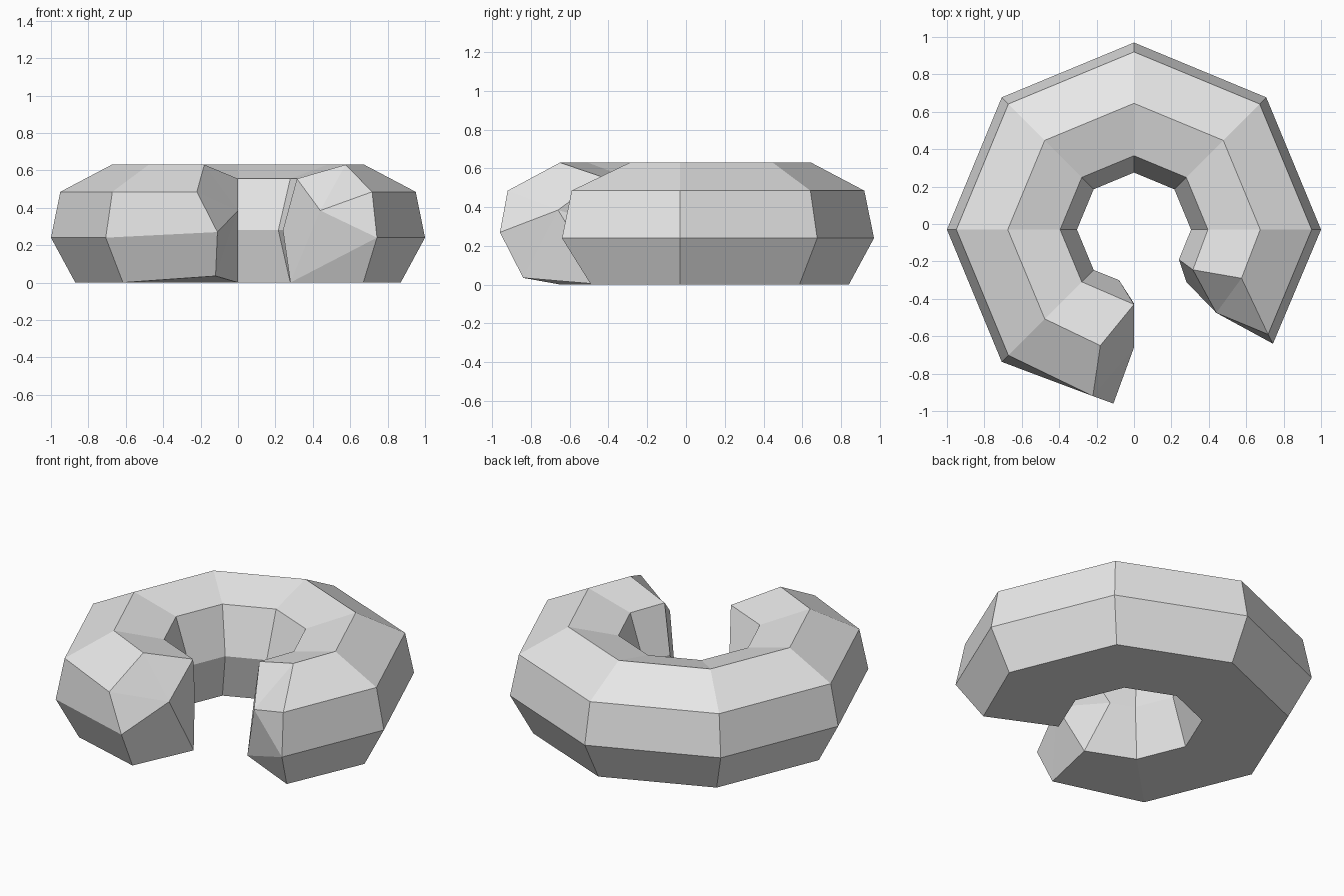
import bpy, bmesh
from math import cos, sin, radians

cube = bpy.data.objects.get("Cube")
if cube:
    bpy.data.objects.remove(cube, do_unlink=True)

# Single grey stone-like material
grey = bpy.data.materials.new("Plain grey")
grey.use_nodes = True
colour = (0.8, 0.8, 0.8, 1)
grey.diffuse_color = colour
grey.node_tree.nodes["Principled BSDF"].inputs["Base Color"].default_value = colour

# Cross-section as (radius, height): outer base, outer, shoulder, crown, inner lip, inner, inner base
PROFILE = [(0.87, 0), (1.0, 0.24), (0.95, 0.485), (0.675, 0.63),
           (0.395, 0.555), (0.305, 0.28), (0.395, 0)]
CENTRE_Y = -0.03

# Skewed cross-sections at the two broken ends, in profile order
LEFT_END = [(0.67, -0.49, 0), (0.743, -0.64, 0.24), (0.717, -0.59, 0.485), (0.575, -0.29, 0.63),
            (0.315, -0.245, 0.555), (0.24, -0.19, 0.28), (0.28, -0.31, 0)]
RIGHT_END = [(-0.12, -0.84, 0.035), (-0.11, -0.96, 0.27), (-0.22, -0.92, 0.485), (-0.18, -0.65, 0.63),
             (0, -0.43, 0.555), (-0.08, -0.3, 0.28), (0, -0.425, 0)]

bm = bmesh.new()


def section(points):
    return [bm.verts.new(p) for p in points]


def cap(ring, tip):
    """Close an end with a fan of triangles around a raised middle point."""
    middle = bm.verts.new(tip)
    for a, b in zip(ring, ring[1:] + ring[:1]):
        bm.faces.new((a, b, middle))


# Regular sections every 45 degrees between the two ends
rings = [section(LEFT_END)]
for step in range(6):
    a = radians(45 * step)
    rings.append(section([(r * cos(a), r * sin(a) + CENTRE_Y, z) for r, z in PROFILE]))
rings.append(section(RIGHT_END))

# Body skin
for one, two in zip(rings, rings[1:]):
    for i in range(len(PROFILE)):
        j = (i + 1) % len(PROFILE)
        bm.faces.new((one[i], one[j], two[j], two[i]))

# Ends: the left one has a separate bottom corner
bm.faces.new((rings[0][0], rings[0][1], rings[0][6]))
cap(rings[0][1:], (0.44, -0.475, 0.385))
cap(rings[-1], (0, -0.66, 0.385))

bmesh.ops.recalc_face_normals(bm, faces=bm.faces)
mesh = bpy.data.meshes.new("open_ring")
bm.to_mesh(mesh)
bm.free()
mesh.materials.append(grey)
bpy.context.collection.objects.link(bpy.data.objects.new("open_ring", mesh))
